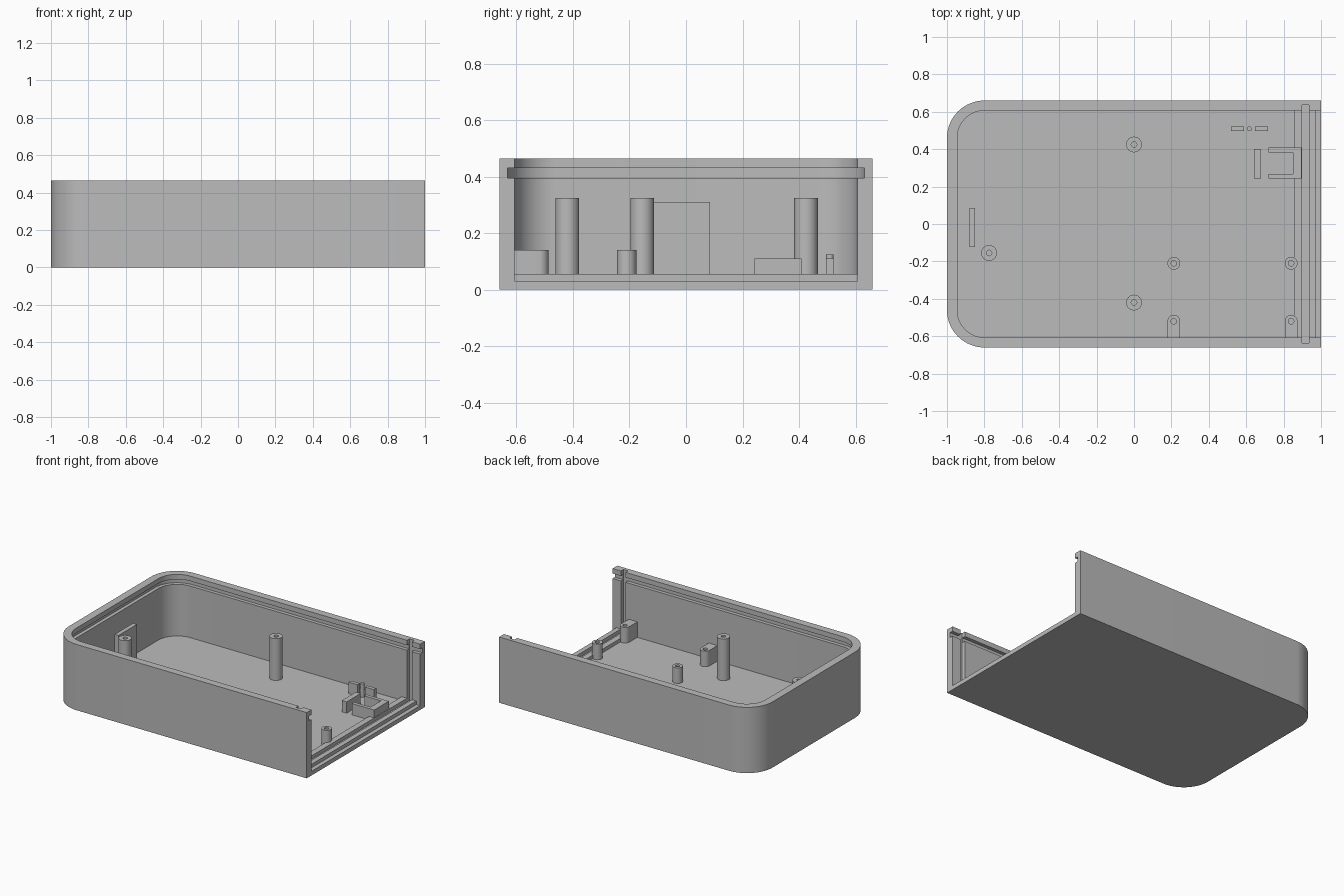
import bpy
import bmesh
from math import cos, sin, pi

cube = bpy.data.objects.get("Cube")
if cube:
    bpy.data.objects.remove(cube, do_unlink=True)

grey = bpy.data.materials.new("light grey plastic")
grey.use_nodes = True
colour = (0.5, 0.5, 0.5, 1)
grey.diffuse_color = colour
grey.node_tree.nodes["Principled BSDF"].inputs["Base Color"].default_value = colour

FLOOR = 0.03      # top of the floor
SUNK = 0.015      # fittings start inside the floor
TOP = 0.465
OVER = 0.6        # cutters run past the rim


def arc(cx, cy, r, start, end, steps):
    return [(cx + r * cos(start + (end - start) * i / steps),
             cy + r * sin(start + (end - start) * i / steps))
            for i in range(steps + 1)]


def circle(cx, cy, r, steps=32):
    return arc(cx, cy, r, 0, 2 * pi, steps)[:-1]


def rect(x0, x1, y0, y1):
    return [(x0, y0), (x1, y0), (x1, y1), (x0, y1)]


def tray_outline(x0, x1, half, r):
    """Outline with two rounded corners at the closed end."""
    return ([(x1, -half), (x1, half)]
            + arc(x0 + r, half - r, r, pi / 2, pi, 16)
            + arc(x0 + r, r - half, r, pi, 1.5 * pi, 16))


def prism(name, outline, z0, z1):
    bm = bmesh.new()
    face = bm.faces.new([bm.verts.new((x, y, z0)) for x, y in outline])
    grown = bmesh.ops.extrude_face_region(bm, geom=[face])["geom"]
    bmesh.ops.translate(bm, vec=(0, 0, z1 - z0),
                        verts=[v for v in grown if isinstance(v, bmesh.types.BMVert)])
    bmesh.ops.recalc_face_normals(bm, faces=bm.faces)
    mesh = bpy.data.meshes.new(name)
    bm.to_mesh(mesh)
    bm.free()
    mesh.materials.append(grey)
    obj = bpy.data.objects.new(name, mesh)
    bpy.context.collection.objects.link(obj)
    return obj


def smooth(obj):
    bpy.ops.object.select_all(action="DESELECT")
    obj.select_set(True)
    bpy.context.view_layer.objects.active = obj
    bpy.ops.object.shade_smooth_by_angle(angle=pi / 6)


def cut(obj, outline, z0, z1):
    """Subtract a prism and apply the result."""
    cutter = prism("cutter", outline, z0, z1)
    cutter.hide_render = True
    mod = obj.modifiers.new("cut", "BOOLEAN")
    mod.operation = "DIFFERENCE"
    mod.solver = "EXACT"
    mod.object = cutter
    bpy.ops.object.select_all(action="DESELECT")
    obj.select_set(True)
    bpy.context.view_layer.objects.active = obj
    bpy.ops.object.modifier_apply(modifier=mod.name)
    bpy.data.objects.remove(cutter, do_unlink=True)


# Tray open at the right end, with a lid groove and end panel slots
tray = prism("tray", tray_outline(-1, 1, 0.66, 0.2), 0, TOP)
cut(tray, tray_outline(-0.945, 1.1, 0.607, 0.147), FLOOR, OVER)
cut(tray, tray_outline(-0.97, 1.1, 0.632, 0.172), 0.395, 0.43)
cut(tray, rect(0.897, 0.935, -0.635, 0.635), FLOOR, OVER)
smooth(tray)

# Floor ridges holding the end panel
for name, x0, x1 in (("inner_ridge", 0.855, 0.897), ("outer_ridge", 0.935, 0.97)):
    prism(name, rect(x0, x1, -0.61, 0.61), SUNK, 0.055)

# Tall and short screw posts
posts = [("tall_post", 0, 0.425, 0.042, 0.325),
         ("tall_post", 0, -0.42, 0.042, 0.325),
         ("tall_post", -0.775, -0.155, 0.042, 0.325),
         ("short_post", 0.213, -0.21, 0.034, 0.14),
         ("short_post", 0.84, -0.21, 0.034, 0.14)]
for name, x, y, r, height in posts:
    post = prism(name, circle(x, y, r), SUNK, height)
    cut(post, circle(x, y, 0.015, 20), FLOOR + 0.005, OVER)
    smooth(post)

# Round-nosed posts joined to the front wall
for x in (0.213, 0.84):
    y, r = -0.52, 0.034
    outline = [(x - r, -0.615), (x + r, -0.615)] + arc(x, y, r, 0, pi, 16)
    post = prism("wall_post", outline, SUNK, 0.14)
    cut(post, circle(x, y, 0.015, 20), FLOOR + 0.005, OVER)
    smooth(post)

# Upright plate near the closed end
prism("upright_plate", rect(-0.88, -0.85, -0.122, 0.085), SUNK, 0.31)

# C-shaped bracket and its stop
bracket = prism("bracket", rect(0.72, 0.895, 0.243, 0.408), SUNK, 0.11)
cut(bracket, rect(0.7, 0.85, 0.268, 0.383), 0, OVER)
prism("bracket_stop", rect(0.642, 0.68, 0.243, 0.4), SUNK, 0.11)

# Two small rails with a pin between them
for x0, x1 in ((0.518, 0.588), (0.647, 0.717)):
    prism("small_rail", rect(x0, x1, 0.496, 0.522), SUNK, 0.11)
smooth(prism("pin", circle(0.617, 0.509, 0.013, 20), SUNK, 0.125))
